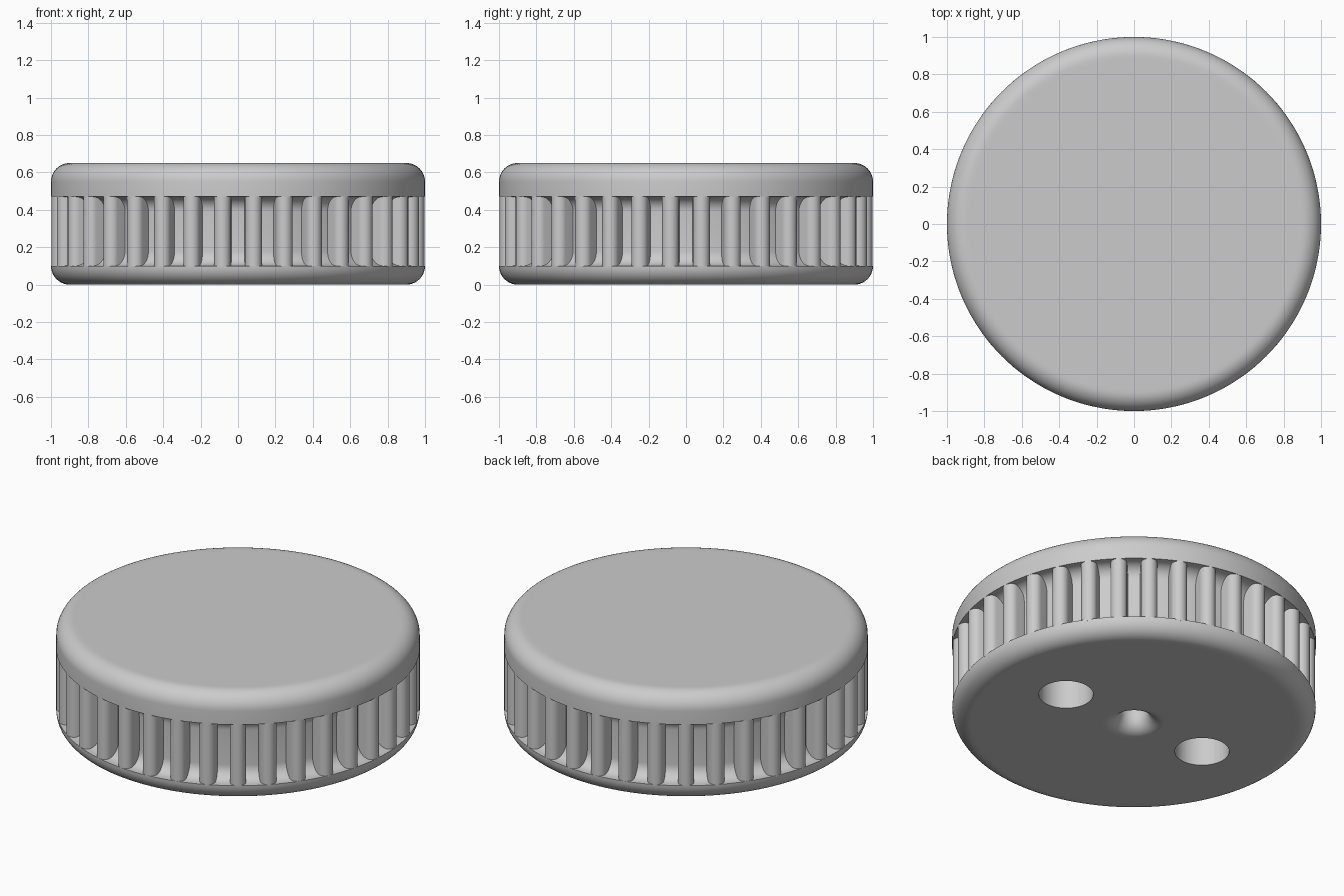
import bpy
import bmesh
from math import sin, cos, pi, radians
from mathutils import Matrix

if "Cube" in bpy.data.objects:
    bpy.data.objects.remove(bpy.data.objects["Cube"])

SEGMENTS = 144
RIBS = 36

grey = bpy.data.materials.new("plain grey")
grey.use_nodes = True
colour = (0.6, 0.6, 0.6, 1)
grey.diffuse_color = colour
grey.node_tree.nodes["Principled BSDF"].inputs["Base Color"].default_value = colour


def arc(cx, cz, r, start, end, steps=10):
    """Points on a profile arc, angles in degrees."""
    angles = [radians(start + (end - start) * i / steps) for i in range(steps + 1)]
    return [(cx + r * cos(a), cz + r * sin(a)) for a in angles]


def make_object(name, bm):
    bmesh.ops.recalc_face_normals(bm, faces=bm.faces)
    mesh = bpy.data.meshes.new(name)
    bm.to_mesh(mesh)
    bm.free()
    mesh.materials.append(grey)
    obj = bpy.data.objects.new(name, mesh)
    bpy.context.collection.objects.link(obj)
    return obj


def select_only(obj):
    bpy.ops.object.select_all(action='DESELECT')
    obj.select_set(True)
    bpy.context.view_layer.objects.active = obj


def lathe(name, profile):
    bm = bmesh.new()
    verts = [bm.verts.new((r, 0, z)) for r, z in profile]
    edges = [bm.edges.new(pair) for pair in zip(verts, verts[1:])]
    bmesh.ops.spin(bm, geom=verts + edges, cent=(0, 0, 0), axis=(0, 0, 1),
                   angle=2 * pi, steps=SEGMENTS)
    bmesh.ops.remove_doubles(bm, verts=bm.verts, dist=0.0001)
    return make_object(name, bm)


# Knob body: flared centre hole, rounded base rim, filleted groove, rounded top
profile = [(0, 0.3), (0.075, 0.3)]
profile += arc(0.165, 0.09, 0.09, 180, 270)
profile += [(0.18, 0), (0.88, 0)]
profile += arc(0.9, 0.1, 0.1, -90, 0)
profile += arc(0.98, 0.18, 0.08, 270, 180)
profile += arc(0.98, 0.39, 0.08, 180, 90)
profile += [(1, 0.47)]
profile += arc(0.9, 0.55, 0.1, 0, 90)
profile += [(0.88, 0.65), (0, 0.65)]
body = lathe("knob_body", profile)

# Two blind holes in the underside
for side, label in ((1, "left"), (-1, "right")):
    bm = bmesh.new()
    bmesh.ops.create_cone(bm, cap_ends=True, segments=64, radius1=0.15,
                          radius2=0.15, depth=0.8,
                          matrix=Matrix.Translation((side * 0.488, 0, 0)))
    cutter = make_object(label + "_hole_cutter", bm)
    cutter.hide_render = True
    cut = body.modifiers.new("cut_hole", 'BOOLEAN')
    cut.operation = 'DIFFERENCE'
    cut.solver = 'EXACT'
    cut.object = cutter
    select_only(body)
    bpy.ops.object.modifier_apply(modifier=cut.name)
    bpy.data.objects.remove(cutter)

# Grip ribs: radial walls with a half-round outer edge
bm = bmesh.new()
outline = [(0.88, -0.045)] + arc(0.955, 0, 0.045, -90, 90, 12) + [(0.88, 0.045)]
for i in range(RIBS):
    turn = Matrix.Rotation(2 * pi * (i + 0.5) / RIBS, 4, 'Z')
    base = [bm.verts.new(turn @ Matrix.Translation((x, y, 0.092)).to_translation())
            for x, y in outline]
    face = bm.faces.new(base)
    extruded = bmesh.ops.extrude_face_region(bm, geom=[face])["geom"]
    top = [v for v in extruded if isinstance(v, bmesh.types.BMVert)]
    bmesh.ops.translate(bm, vec=(0, 0, 0.383), verts=top)
ribs = make_object("grip_ribs", bm)

for obj in (body, ribs):
    select_only(obj)
    bpy.ops.object.shade_smooth_by_angle(angle=radians(35))
